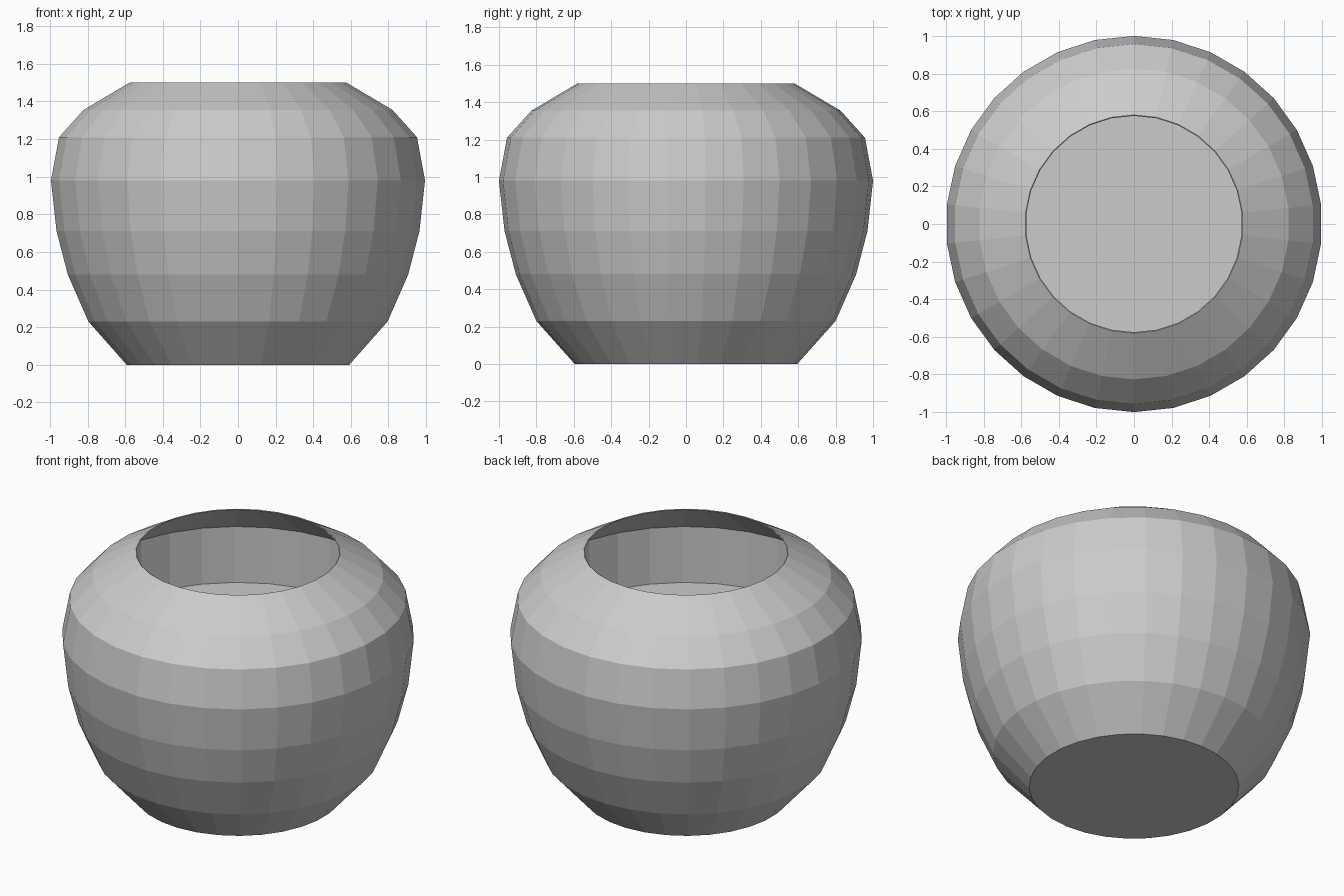
import bpy
import bmesh
from math import pi, sin, cos

if "Cube" in bpy.data.objects:
    bpy.data.objects.remove(bpy.data.objects["Cube"], do_unlink=True)

SIDES = 30

# Single plain clay colour
clay = bpy.data.materials.new("light_grey")
clay.use_nodes = True
clay.diffuse_color = (0.6, 0.6, 0.6, 1)
clay.node_tree.nodes["Principled BSDF"].inputs["Base Color"].default_value = (0.6, 0.6, 0.6, 1)


def lathe(name, profile):
    """Turn a (radius, height) profile round z and cap both ends."""
    bm = bmesh.new()
    rings = []
    for r, z in profile:
        angles = [pi / 2 + 2 * pi * i / SIDES for i in range(SIDES)]
        rings.append([bm.verts.new((r * cos(a), r * sin(a), z)) for a in angles])
    for low, high in zip(rings, rings[1:]):
        for i in range(SIDES):
            j = (i + 1) % SIDES
            bm.faces.new((low[i], low[j], high[j], high[i]))
    bm.faces.new(rings[0])
    bm.faces.new(rings[-1])
    bmesh.ops.recalc_face_normals(bm, faces=bm.faces)
    mesh = bpy.data.meshes.new(name)
    bm.to_mesh(mesh)
    bm.free()
    mesh.materials.append(clay)
    obj = bpy.data.objects.new(name, mesh)
    bpy.context.collection.objects.link(obj)
    return obj


# Faceted outer belly, from the foot up to the thin lip
outer = [(0.595, 0), (0.80, 0.23), (0.91, 0.48), (0.97, 0.71),
         (1.0, 0.98), (0.957, 1.21), (0.826, 1.355), (0.58, 1.5)]
# Hollow: sloped underside of the shoulder, straight wall, raised flat floor
inner = [(0.575, 1.497), (0.91, 1.235), (0.91, 0.885)]
lathe("round_pot", outer + inner)
